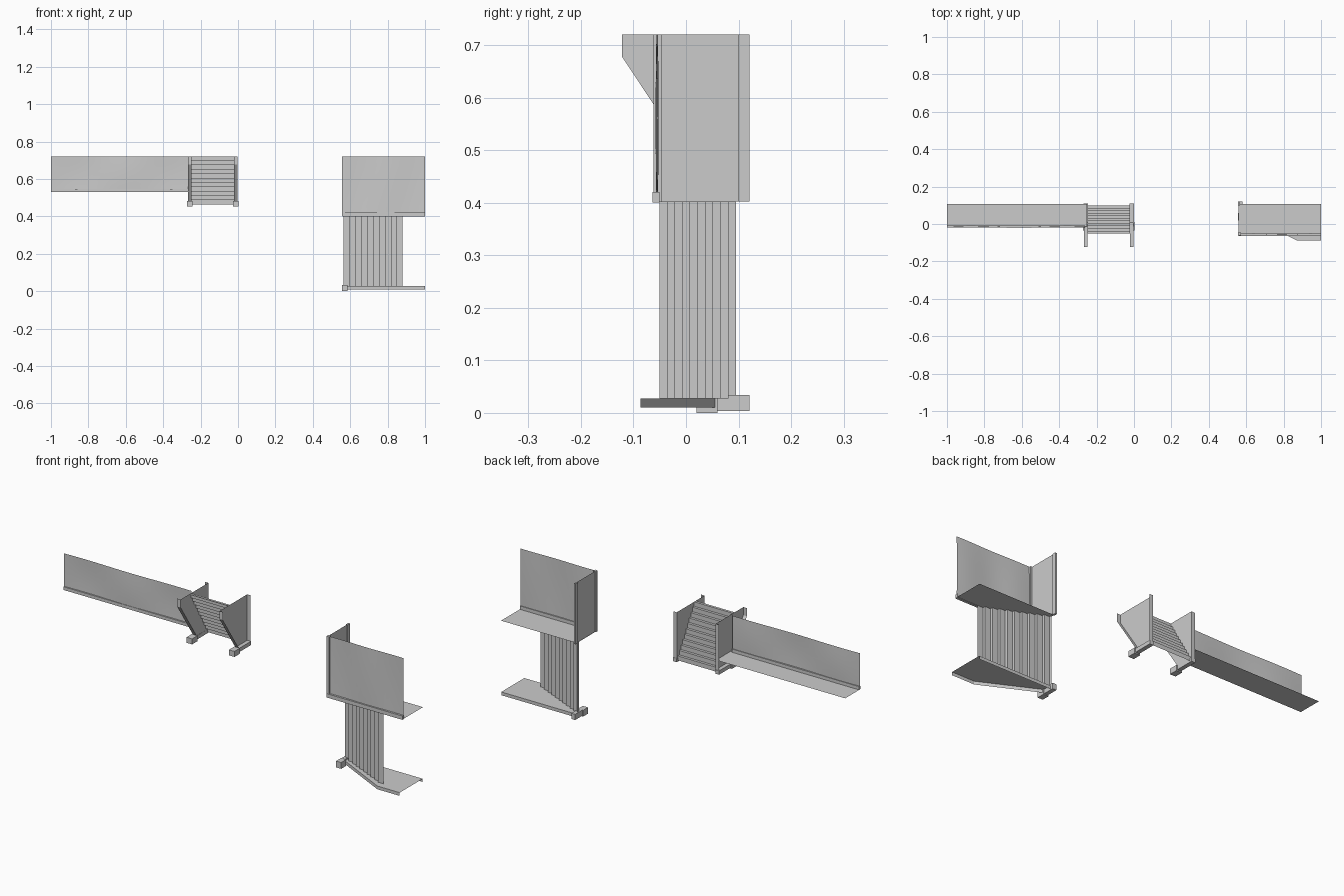
import bpy, math

if "Cube" in bpy.data.objects:
    bpy.data.objects.remove(bpy.data.objects["Cube"])


def mesh(name, verts, faces):
    me = bpy.data.meshes.new(name)
    me.from_pydata(verts, [], faces)
    me.update()
    ob = bpy.data.objects.new(name, me)
    bpy.context.collection.objects.link(ob)
    return ob


def box(name, x, y, z):
    v = [(a, b, c) for a in x for b in y for c in z]
    f = [(0, 1, 3, 2), (4, 6, 7, 5), (0, 4, 5, 1), (2, 3, 7, 6), (0, 2, 6, 4), (1, 5, 7, 3)]
    return mesh(name, v, f)


def ribbon(name, line_a, line_b):
    """Open sheet between two matching polylines."""
    n = len(line_a)
    return mesh(name, line_a + line_b, [(i, i + 1, n + i + 1, n + i) for i in range(n - 1)])


def zigzag(start, end, n):
    """Stair profile from start to end in two coordinates."""
    pts = [start]
    da, db = (end[0] - start[0]) / n, (end[1] - start[1]) / n
    for i in range(n):
        a, b = start[0] + da * i, start[1] + db * i
        pts += [(a, b + db), (a + da, b + db)]
    return pts


def bent_wall(name, x0, x1, z0, z1, y, bulge):
    """Thin wall with a slight warp, strongest halfway up."""
    nx, nz = 16, 6
    v, f = [], []
    for j in range(nz + 1):
        for i in range(nx + 1):
            s, t = i / nx, j / nz
            w = bulge * math.sin(s * 9) * math.sin(math.pi * (0.15 + 0.7 * t))
            v.append((x0 + (x1 - x0) * s, y + w, z0 + (z1 - z0) * t))
    for j in range(nz):
        for i in range(nx):
            k = j * (nx + 1) + i
            f.append((k, k + 1, k + nx + 2, k + nx + 1))
    ob = mesh(name, v, f)
    for p in ob.data.polygons:
        p.use_smooth = True
    return ob


# Upper stair: stepped flight rising toward the front
flight = zigzag((0.10, 0.465), (-0.05, 0.72), 11)
ribbon("upper_stair_flight", [(-0.248, y, z) for y, z in flight],
       [(-0.022, y, z) for y, z in flight])

# Side panels of the upper stair, each with a flange on its front edge and a foot
outline = [(0.108, 0.72), (-0.122, 0.72), (-0.122, 0.678), (0.013, 0.475), (0.108, 0.475)]
for side, inner, outer in (("left", -0.248, -0.268), ("right", -0.022, -0.002)):
    mesh(side + "_stair_panel", [(inner, y, z) for y, z in outline], [tuple(range(5))])
    edge = outline[1:4]
    ribbon(side + "_panel_flange", [(inner, y, z) for y, z in edge],
           [(outer, y, z) for y, z in edge])
    ribbon(side + "_panel_back_flange", [(inner, 0.108, 0.475), (inner, 0.108, 0.72)],
           [(outer, 0.108, 0.475), (outer, 0.108, 0.72)])
    c = (inner + outer) / 2
    box(side + "_foot_rail", (c - 0.011, c + 0.011), (0.0, 0.11), (0.459, 0.479))
    box(side + "_foot_block", (c - 0.016, c + 0.016), (-0.035, 0.01), (0.453, 0.482))

# Long walkway: warped wall, floor and base trim
bent_wall("walkway_wall", -1.0, -0.262, 0.53, 0.72, -0.014, 0.005)
mesh("walkway_floor", [(-1, -0.014, 0.53), (-0.25, -0.014, 0.53),
                       (-0.25, 0.108, 0.53), (-1, 0.108, 0.53)], [(0, 1, 2, 3)])
box("walkway_trim", (-1.0, -0.262), (-0.019, -0.008), (0.53, 0.547))

# Lower stair: steps standing upright between base and shelf
flight = zigzag((0.565, 0.095), (0.88, -0.05), 10)
ribbon("lower_stair_flight", [(x, y, 0.027) for x, y in flight],
       [(x, y, 0.402) for x, y in flight])

# Base plate with front flange and foot
base = [(1.0, 0.104), (1.0, -0.087), (0.87, -0.087), (0.565, 0.065), (0.565, 0.104)]
mesh("base_plate", [(x, y, 0.027) for x, y in base], [tuple(range(5))])
ribbon("base_flange", [(x, y, 0.027) for x, y in base[1:4]], [(x, y, 0.01) for x, y in base[1:4]])
ribbon("base_back_flange", [(1.0, 0.104, 0.027), (0.565, 0.104, 0.027)],
       [(1.0, 0.104, 0.01), (0.565, 0.104, 0.01)])
box("base_foot_block", (0.555, 0.585), (0.02, 0.06), (0.0, 0.033))
box("base_foot_rail", (0.559, 0.581), (0.06, 0.121), (0.004, 0.034))

# Upper shelf with its front wall, end wall and trims
mesh("shelf_floor", [(0.56, -0.058, 0.402), (1, -0.058, 0.402),
                     (1, 0.106, 0.402), (0.56, 0.106, 0.402)], [(0, 1, 2, 3)])
bent_wall("shelf_wall", 0.56, 1.0, 0.402, 0.72, -0.055, 0.003)
mesh("shelf_end_wall", [(0.562, -0.055, 0.402), (0.562, 0.106, 0.402),
                        (0.562, 0.106, 0.72), (0.562, -0.055, 0.72)], [(0, 1, 2, 3)])
box("shelf_trim", (0.56, 1.0), (-0.064, -0.05), (0.4, 0.42))
box("shelf_corner_post", (0.556, 0.572), (-0.062, -0.046), (0.402, 0.72))
box("shelf_back_post", (0.556, 0.566), (0.1, 0.121), (0.402, 0.72)).scale.x = 1.0
